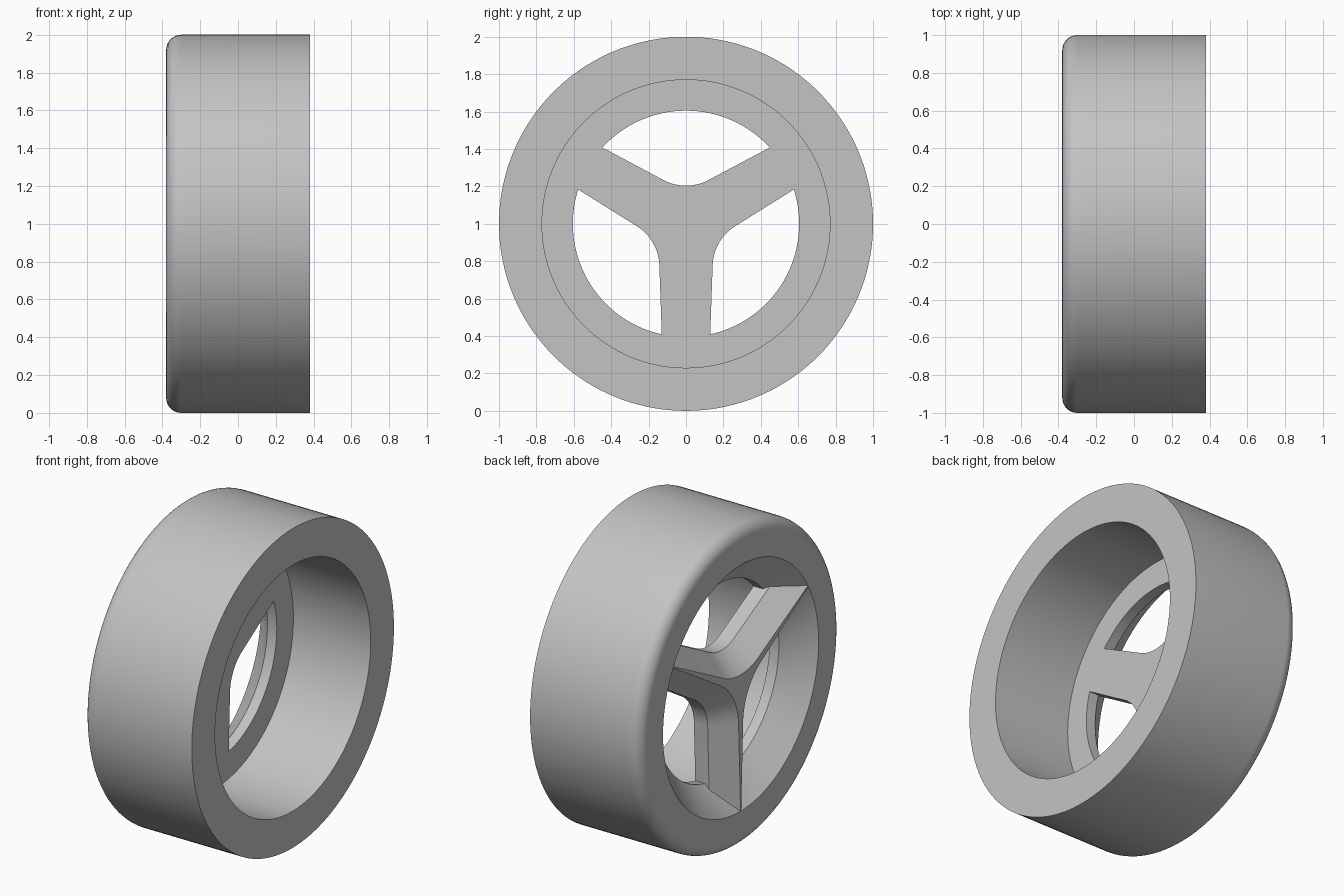
import bpy, bmesh
from math import sin, cos, pi, radians, sqrt, atan2, hypot
from mathutils import Vector

cube = bpy.data.objects.get("Cube")
if cube:
    bpy.data.objects.remove(cube, do_unlink=True)

SEGMENTS = 144
BACK, FRONT, FLOOR = 0.38, -0.38, -0.155
TYRE_R, BORE_R, HOLE_R = 1.0, 0.77, 0.605
FILLET = 0.08
TAPER = radians(28)

bm = bmesh.new()


def ring(x, r):
    """Circle of vertices around the axle."""
    turns = [2 * pi * i / SEGMENTS for i in range(SEGMENTS)]
    return [bm.verts.new((x, r * sin(a), 1 + r * cos(a))) for a in turns]


def bridge(a, b):
    """Quads between two closed loops of equal length."""
    n = len(a)
    for i in range(n):
        j = (i + 1) % n
        bm.faces.new((a[i], a[j], b[j], b[i]))


def loop_edges(loop):
    pairs = zip(loop, loop[1:] + loop[:1])
    return [bm.edges.get(p) or bm.edges.new(p) for p in pairs]


def fill(loops, normal):
    """Flat face with holes."""
    edges = [e for loop in loops for e in loop_edges(loop)]
    bmesh.ops.triangle_fill(bm, edges=edges, normal=normal, use_beauty=True)


def pocket(turn, offset, hub_x, hub_r, arc_x, arc_r):
    """Opening between two spokes: rounded V at the hub, then the outer arc."""
    centre, radius = 0.46, 0.256 + offset
    steps, arc_steps = 16, 32

    def side_end(r):
        u, v = radius * sin(TAPER), centre - radius * cos(TAPER)
        b = u * cos(TAPER) + v * sin(TAPER)
        s = -b + sqrt(b * b - u * u - v * v + r * r)
        return u + s * cos(TAPER), v + s * sin(TAPER)

    u, v = side_end(hub_r)
    pts = [(-u, v, hub_x)]
    for i in range(steps + 1):
        t = TAPER * (2 * i / steps - 1)
        pts.append((radius * sin(t), centre - radius * cos(t), hub_x))
    pts.append((u, v, hub_x))
    half = atan2(*side_end(arc_r))
    for i in range(arc_steps + 1):
        a = half * (1 - 2 * i / arc_steps)
        pts.append((arc_r * sin(a), arc_r * cos(a), arc_x))
    c, s = cos(turn), sin(turn)
    return [bm.verts.new((x, p * c + q * s, 1 - p * s + q * c)) for p, q, x in pts]


def without_repeats(loop):
    """Loop with coincident neighbours dropped."""
    return [v for i, v in enumerate(loop) if (v.co - loop[i - 1].co).length > 1e-5]


# Tyre wall: bore, flat rear face, tread and rounded front shoulder
profile = [(FLOOR, BORE_R), (BACK, BORE_R), (BACK, TYRE_R)]
for i in range(9):
    a = pi / 2 * i / 8
    profile.append((FRONT + FILLET * (1 - sin(a)), TYRE_R - FILLET * (1 - cos(a))))
rings = [ring(x, r) for x, r in profile]
for a, b in zip(rings, rings[1:]):
    bridge(a, b)

# Three pockets with straight walls and a bevel towards the front
floor_loops, front_loops = [rings[0]], [rings[-1]]
for k in range(3):
    turn = k * 2 * pi / 3
    inner = pocket(turn, 0, FLOOR, HOLE_R, FLOOR, HOLE_R)
    middle = pocket(turn, 0, -0.25, 0.635, -0.22, HOLE_R)
    outer = pocket(turn, 0.12, FRONT, BORE_R, FRONT, BORE_R)
    bridge(inner, middle)
    bridge(middle, outer)
    floor_loops.append(without_repeats(inner))
    front_loops.append(without_repeats(outer))

# Flat web floor, and the front rim joined to the spoke ridges
fill(floor_loops, Vector((1, 0, 0)))
fill(front_loops, Vector((-1, 0, 0)))

bmesh.ops.remove_doubles(bm, verts=bm.verts, dist=1e-4)
bmesh.ops.recalc_face_normals(bm, faces=bm.faces)

mesh = bpy.data.meshes.new("wheel")
bm.to_mesh(mesh)
bm.free()
wheel = bpy.data.objects.new("wheel", mesh)
bpy.context.collection.objects.link(wheel)

# Plain grey finish
grey = bpy.data.materials.new("light_grey")
grey.use_nodes = True
grey.diffuse_color = (0.55, 0.55, 0.55, 1)
grey.node_tree.nodes["Principled BSDF"].inputs["Base Color"].default_value = (0.55, 0.55, 0.55, 1)
mesh.materials.append(grey)

bpy.ops.object.select_all(action="DESELECT")
wheel.select_set(True)
bpy.context.view_layer.objects.active = wheel
bpy.ops.object.shade_smooth_by_angle(angle=radians(30))
